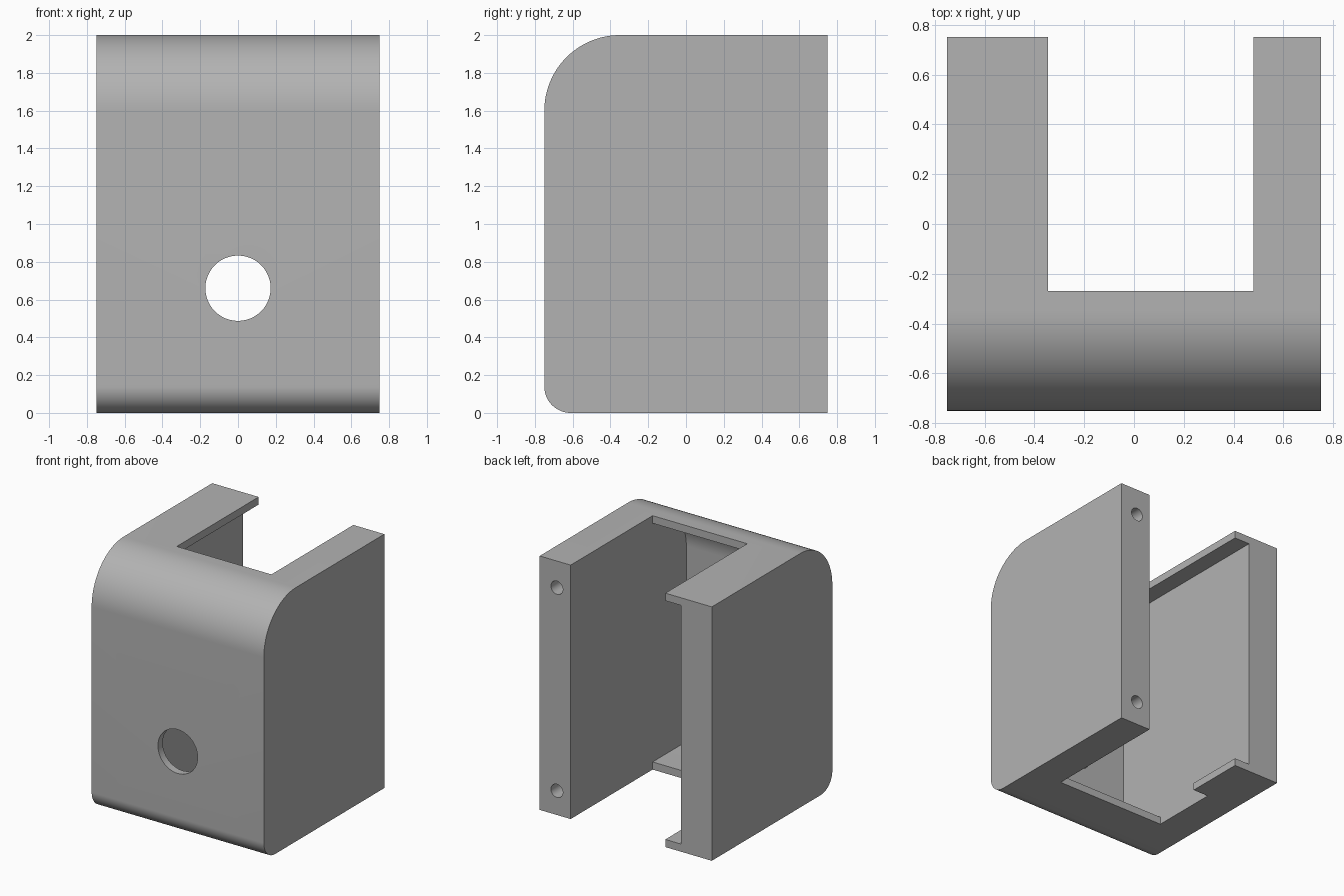
import bpy
import bmesh
from math import radians, sin, cos
from mathutils import Matrix, Vector

default = bpy.data.objects.get("Cube")
if default:
    bpy.data.objects.remove(default)

# Single grey plastic colour
grey = bpy.data.materials.new("grey")
grey.use_nodes = True
colour = (0.45, 0.45, 0.45, 1)
grey.diffuse_color = colour
grey.node_tree.nodes["Principled BSDF"].inputs["Base Color"].default_value = colour

HALF = 0.75      # half width and half depth
HEIGHT = 2.0
SKIN = 0.06      # thickness of the front, top and bottom skins
INNER = 0.48     # inner face of both side walls
SLOT_X = -0.345  # edge of the overhanging lip
SLOT_Y = -0.27   # front edge of the open slots


def add_object(name, bm):
    bmesh.ops.recalc_face_normals(bm, faces=bm.faces)
    mesh = bpy.data.meshes.new(name)
    bm.to_mesh(mesh)
    bm.free()
    mesh.materials.append(grey)
    obj = bpy.data.objects.new(name, mesh)
    bpy.context.collection.objects.link(obj)
    return obj


def arc(y, z, radius, start, end, steps=24):
    angles = [radians(start + (end - start) * i / steps) for i in range(steps + 1)]
    return [(y + radius * cos(a), z + radius * sin(a)) for a in angles]


def shell(name, x0, x1, back, inset):
    """Side profile with two rounded front corners, extruded across x."""
    profile = [(back, inset), (back, HEIGHT - inset)]
    profile += arc(-0.35, 1.6, 0.4 - inset, 90, 180)
    profile += arc(-0.61, 0.14, 0.14 - inset, 180, 270)
    bm = bmesh.new()
    face = bm.faces.new([bm.verts.new((x0, y, z)) for y, z in profile])
    extruded = bmesh.ops.extrude_face_region(bm, geom=[face])["geom"]
    moved = [v for v in extruded if isinstance(v, bmesh.types.BMVert)]
    bmesh.ops.translate(bm, verts=moved, vec=(x1 - x0, 0, 0))
    return add_object(name, bm)


def box(name, low, high):
    low, high = Vector(low), Vector(high)
    bm = bmesh.new()
    matrix = Matrix.Translation((low + high) / 2) @ Matrix.Diagonal((high - low).to_4d())
    bmesh.ops.create_cube(bm, size=1, matrix=matrix)
    return add_object(name, bm)


def bore(name, x, y, z, radius, depth):
    bm = bmesh.new()
    matrix = Matrix.Translation((x, y, z)) @ Matrix.Rotation(radians(90), 4, "X")
    bmesh.ops.create_cone(bm, cap_ends=True, segments=48, radius1=radius,
                          radius2=radius, depth=depth, matrix=matrix)
    return add_object(name, bm)


# Outer body
housing = shell("housing", -HALF, HALF, HALF, 0)

# Cavity, open slots through the top and bottom skins, and holes
cutters = [
    shell("cavity", -INNER, INNER, 1, SKIN),
    box("top_slot", (SLOT_X, SLOT_Y, 1), (INNER, 1, 2.2)),
    box("bottom_slot_front", (-INNER, SLOT_Y, -0.2), (INNER, 0.275, 1)),
    box("bottom_slot_back", (SLOT_X, 0, -0.2), (INNER, 1, 1)),
    bore("front_hole", 0, -HALF, 0.66, 0.173, 0.5),
    bore("upper_screw_hole", 0.6, HALF, 1.79, 0.052, 0.6),
    bore("lower_screw_hole", 0.6, HALF, 0.19, 0.052, 0.6),
]
bpy.context.view_layer.objects.active = housing
housing.select_set(True)
for cutter in cutters:
    cut = housing.modifiers.new(cutter.name, "BOOLEAN")
    cut.operation = "DIFFERENCE"
    cut.solver = "EXACT"
    cut.object = cutter
    bpy.ops.object.modifier_apply(modifier=cut.name)
    bpy.data.objects.remove(cutter)

# Smooth rounded corners and bores, crisp edges elsewhere
bpy.ops.object.shade_smooth_by_angle(angle=radians(30))
